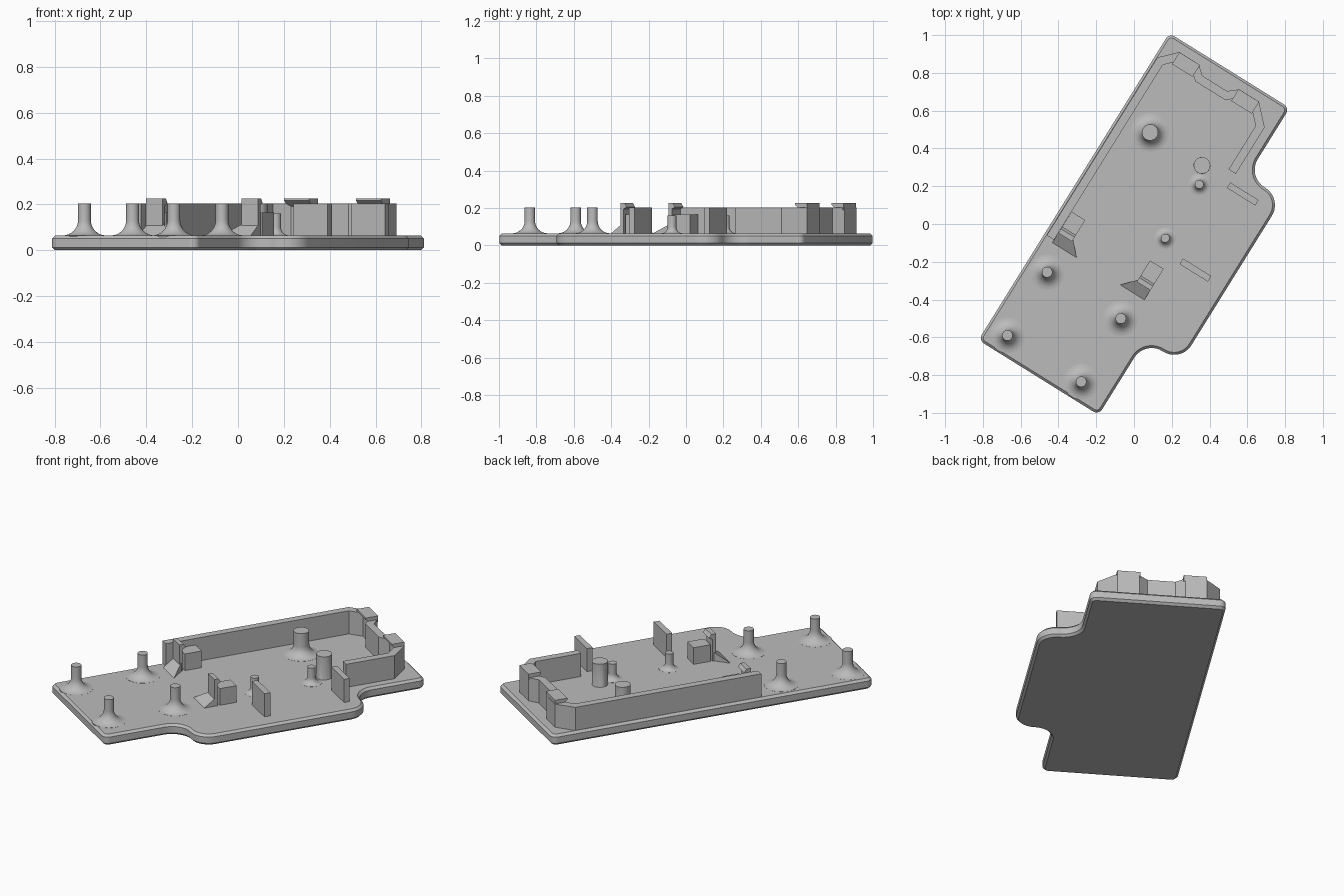
import bpy, bmesh, math
from mathutils import Vector

if "Cube" in bpy.data.objects:
    bpy.data.objects.remove(bpy.data.objects["Cube"])

TURN = math.radians(-31.88)   # the whole tray is turned about z
FLOOR = 0.064                 # top of the base plate
RIM = 0.204                   # top of walls and posts
SINK = FLOOR - 0.02           # parts start inside the plate

grey = bpy.data.materials.new("plain grey")
grey.use_nodes = True
colour = (0.5, 0.5, 0.5, 1)
grey.diffuse_color = colour
grey.node_tree.nodes["Principled BSDF"].inputs["Base Color"].default_value = colour


def finish(name, bm, smooth=False):
    bmesh.ops.recalc_face_normals(bm, faces=bm.faces)
    mesh = bpy.data.meshes.new(name)
    bm.to_mesh(mesh)
    bm.free()
    mesh.materials.append(grey)
    obj = bpy.data.objects.new(name, mesh)
    obj.rotation_euler.z = TURN
    bpy.context.collection.objects.link(obj)
    if smooth:
        bpy.ops.object.select_all(action='DESELECT')
        obj.select_set(True)
        bpy.context.view_layer.objects.active = obj
        bpy.ops.object.shade_smooth_by_angle(angle=math.radians(30))
    return obj


def prism(points, z0, z1):
    bm = bmesh.new()
    face = bm.faces.new([bm.verts.new((x, y, z0)) for x, y in points])
    top = bmesh.ops.extrude_face_region(bm, geom=[face])["geom"]
    for v in top:
        if isinstance(v, bmesh.types.BMVert):
            v.co.z = z1
    return bm


def box(name, x0, x1, y0, y1, z1):
    return finish(name, prism([(x0, y0), (x1, y0), (x1, y1), (x0, y1)], SINK, z1))


def hull(name, points):
    bm = bmesh.new()
    for p in points:
        bm.verts.new(p)
    bmesh.ops.convex_hull(bm, input=bm.verts)
    bmesh.ops.dissolve_limit(bm, angle_limit=0.01, verts=bm.verts, edges=bm.edges)
    return finish(name, bm)


def side_profile(name, x0, x1, profile):
    """Extrude a y-z profile from x0 to x1."""
    bm = bmesh.new()
    face = bm.faces.new([bm.verts.new((x0, y, z)) for y, z in profile])
    for v in bmesh.ops.extrude_face_region(bm, geom=[face])["geom"]:
        if isinstance(v, bmesh.types.BMVert):
            v.co.x = x1
    return finish(name, bm)


def rounded(corners, steps=10):
    """Round right-angled corners given as (x, y, radius)."""
    out = []
    for i, (x, y, r) in enumerate(corners):
        p = Vector((x, y))
        a = (Vector(corners[i - 1][:2]) - p).normalized()
        b = (Vector(corners[(i + 1) % len(corners)][:2]) - p).normalized()
        centre = p + (a + b) * r
        for k in range(steps + 1):
            t = math.pi / 2 * k / steps
            out.append(centre - b * r * math.cos(t) - a * r * math.sin(t))
    return out


def ribbon(path, width):
    """Closed outline of a mitred band around a centre line."""
    pts = [Vector(p) for p in path]
    left, right = [], []
    for i, p in enumerate(pts):
        d0 = (p - pts[i - 1]).normalized() if i else (pts[1] - p).normalized()
        d1 = (pts[i + 1] - p).normalized() if i + 1 < len(pts) else d0
        n = Vector((-d0.y - d1.y, d0.x + d1.x)).normalized()
        n *= width / 2 / n.dot(Vector((-d0.y, d0.x)))
        left.append(p + n)
        right.append(p - n)
    return left + right[::-1]


# Base plate with side bulge and chamfered rims
W, L, BULGE = 0.375, 0.957, 0.597
R, S = 0.035, 0.108
outline = rounded([(-W, -L, R), (W, -L, R), (W, -0.492, S), (BULGE, -0.492, S),
                   (BULGE, 0.53, S), (W, 0.53, S), (W, L, R), (-W, L, R)])
bm = prism(outline, 0, FLOOR)
rims = [e for e in bm.edges if abs(e.verts[0].co.z - e.verts[1].co.z) < 0.001]
bmesh.ops.bevel(bm, geom=rims, offset=0.013, segments=1, affect='EDGES')
finish("base_plate", bm, True)

# Perimeter wall
wall = [(-0.338, -0.295), (-0.338, 0.805), (-0.268, 0.877), (-0.165, 0.877),
        (-0.115, 0.835), (0.055, 0.835), (0.105, 0.877), (0.21, 0.877),
        (0.295, 0.79), (0.295, 0.51)]
finish("perimeter_wall", prism(ribbon(wall, 0.045), SINK, RIM))

# Snap hooks on the back wall
for name, x in (("right_snap_hook", -0.212), ("left_snap_hook", 0.157)):
    side_profile(name, x - 0.064, x + 0.064,
                 [(0.899, 0.19), (0.899, 0.226), (0.825, 0.226),
                  (0.825, 0.216), (0.855, 0.19)])

# Upright plates near the bulge
box("back_upright_plate", 0.317, 0.493, 0.422, 0.456, RIM)
box("front_upright_plate", 0.317, 0.493, -0.053, -0.018, RIM)

# Mirrored clip brackets: block, hooked tab and flared gusset
for side, s in (("right", 1), ("left", -1)):
    def mx(x):
        return -0.028 + s * x
    a, b, flare = mx(-0.287), mx(-0.202), mx(-0.136)
    lo, hi = min(a, b), max(a, b)
    box(side + "_bracket_block", lo, hi, -0.219, -0.119, 0.165)
    side_profile(side + "_bracket_tab", lo, hi,
                 [(-0.252, SINK), (-0.252, 0.226), (-0.226, 0.226), (-0.212, 0.205),
                  (-0.232, 0.195), (-0.232, SINK)])
    hull(side + "_bracket_gusset",
         [(a, -0.312, FLOOR), (flare, -0.312, FLOOR), (a, -0.24, 0.116),
          (b, -0.24, 0.116), (a, -0.24, SINK), (b, -0.24, SINK),
          (a, -0.312, SINK), (flare, -0.312, SINK)])


# Posts with concave flared feet
def post(name, x, y, radius, flare, top):
    prof = [(0, top), (radius, top)]
    for k in range(9):
        t = math.pi / 2 * k / 8
        prof.append((radius + flare * (1 - math.cos(t)),
                     FLOOR + 0.0005 + flare * (1 - math.sin(t))))
    prof.append((radius + flare, SINK))
    c, s = math.cos(-TURN), math.sin(-TURN)
    px, py = x * c - y * s, x * s + y * c
    bm = bmesh.new()
    verts = [bm.verts.new((px + r, py, z)) for r, z in prof]
    edges = [bm.edges.new(pair) for pair in zip(verts, verts[1:])]
    bmesh.ops.spin(bm, geom=verts + edges, cent=(px, py, 0), axis=(0, 0, 1),
                   angle=2 * math.pi, steps=32)
    bmesh.ops.remove_doubles(bm, verts=bm.verts, dist=0.0001)
    finish(name, bm, True)


for i, (x, y) in enumerate([(-0.67, -0.59), (-0.28, -0.835),
                            (-0.46, -0.255), (-0.07, -0.5)]):
    post("front_post_%d" % (i + 1), x, y, 0.028, 0.066, RIM)
post("middle_pin", 0.165, -0.075, 0.023, 0.035, 0.16)
post("back_pin", 0.345, 0.21, 0.023, 0.035, 0.16)
post("wide_post", 0.085, 0.485, 0.043, 0.06, RIM)
post("plain_post", 0.36, 0.31, 0.044, 0.0005, RIM)
